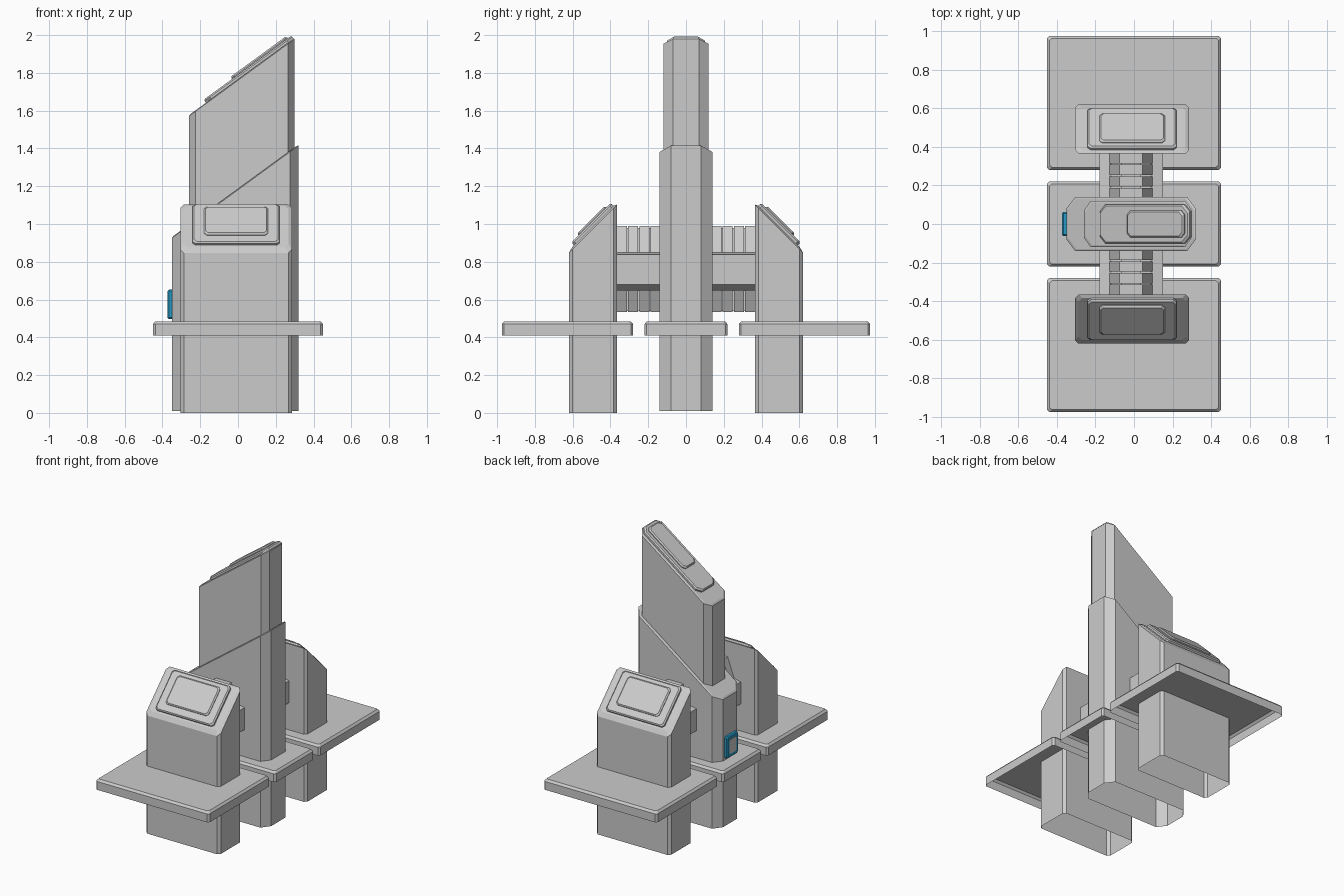
import bpy, bmesh, math
from mathutils import Matrix, Vector

if "Cube" in bpy.data.objects:
    bpy.data.objects.remove(bpy.data.objects["Cube"])


def material(name, rgb):
    m = bpy.data.materials.new(name)
    m.diffuse_color = (*rgb, 1)
    m.use_nodes = True
    m.node_tree.nodes["Principled BSDF"].inputs["Base Color"].default_value = m.diffuse_color
    return m


GREY = material("hull_grey", (0.6, 0.6, 0.6))
BLUE = material("trim_blue", (0.02, 0.33, 0.58))


def outline(x0, x1, y0, y1, cx, cy, inset=0.0):
    """Rectangle with cut corners, counter-clockwise."""
    x0, x1, y0, y1 = x0 + inset, x1 - inset, y0 + inset, y1 - inset
    return [(x0 + cx, y0), (x1 - cx, y0), (x1, y0 + cy), (x1, y1 - cy),
            (x1 - cx, y1), (x0 + cx, y1), (x0, y1 - cy), (x0, y0 + cy)]


def loft(name, rings, mat=GREY, matrix=None, cap_start=False):
    """Skin a stack of equal rings and cap the last one."""
    bm = bmesh.new()
    loops = [[bm.verts.new(p) for p in ring] for ring in rings]
    n = len(loops[0])
    for a, b in zip(loops, loops[1:]):
        for i in range(n):
            j = (i + 1) % n
            bm.faces.new((a[i], a[j], b[j], b[i]))
    bm.faces.new(loops[-1])
    if cap_start:
        bm.faces.new(loops[0][::-1])
        bmesh.ops.recalc_face_normals(bm, faces=bm.faces)
    if matrix:
        bm.transform(matrix)
    mesh = bpy.data.meshes.new(name)
    bm.to_mesh(mesh)
    bm.free()
    mesh.materials.append(mat)
    ob = bpy.data.objects.new(name, mesh)
    bpy.context.collection.objects.link(ob)
    return ob


def tower(name, box, z0, roof, bevel):
    """Hollow tower, open below, with a bevelled slanted roof."""
    outer, inner = outline(*box), outline(*box, inset=bevel)
    return loft(name, [
        [(x, y, z0) for x, y in outer],
        [(x, y, roof(x, y) - bevel * 0.7) for x, y in outer],
        [(x, y, roof(x, y)) for x, y in inner]])


def panel(name, center, u, v, lu, lv, c, t, bevel=0.008, mat=GREY):
    """Bevelled plate lying on a surface spanned by u and v."""
    u, v = Vector(u).normalized(), Vector(v).normalized()
    m = Matrix((u, v, u.cross(v))).transposed().to_4x4()
    m.translation = center
    box = (-lu / 2, lu / 2, -lv / 2, lv / 2, c, c)
    outer, inner = outline(*box), outline(*box, inset=bevel)
    return loft(name, [[(x, y, -0.01) for x, y in outer],
                       [(x, y, t - bevel) for x, y in outer],
                       [(x, y, t) for x, y in inner]], mat, m)


# Base platforms, hollow underneath
for name, y0, y1 in (("front_platform", -0.975, -0.28),
                     ("middle_platform", -0.22, 0.22),
                     ("back_platform", 0.28, 0.975)):
    box = (-0.45, 0.45, y0, y1, 0.012, 0.012)
    loft(name, [[(x, y, 0.41) for x, y in outline(*box)],
                [(x, y, 0.47) for x, y in outline(*box)],
                [(x, y, 0.485) for x, y in outline(*box, inset=0.013)]])

# Side towers with stepped roof panels
for side, s in (("front", -1), ("back", 1)):
    ya, yb = sorted((s * 0.365, s * 0.62))
    tower(side + "_tower", (-0.305, 0.285, ya, yb, 0.018, 0.018), 0.0,
          lambda x, y: 0.86 + 0.62 - abs(y), 0.018)
    u, v = (-s, 0, 0), (0, -s, 1)
    panel(side + "_roof_panel", (-0.01, s * 0.488, 0.992), u, v,
          0.46, 0.295, 0.015, 0.02)
    panel(side + "_roof_inset", (-0.01, s * 0.48, 1.0), u, v,
          0.34, 0.21, 0.015, 0.032)

# Central tower, two stages with parallel slanted roofs
SLOPE = 0.73
tower("lower_spire", (-0.35, 0.32, -0.14, 0.14, 0.045, 0.06), 0.01,
      lambda x, y: 1.42 + (x - 0.32) * SLOPE, 0.008)


def spire_roof(x, y=0):
    return 1.985 + (x - 0.30) * SLOPE


tower("upper_spire", (-0.26, 0.30, -0.12, 0.12, 0.035, 0.05), 0.8,
      spire_roof, 0.008)
for name, x0, x1, w, c, t in (("spire_roof_panel", -0.17, 0.295, 0.2, 0.035, 0.02),
                              ("spire_roof_inset", -0.02, 0.275, 0.14, 0.02, 0.034)):
    xc = (x0 + x1) / 2
    panel(name, (xc, 0, spire_roof(xc)), (1, 0, SLOPE), (0, 1, 0),
          (x1 - x0) * math.hypot(1, SLOPE), w, c, t)

# Entrance: blue frame with a grey door plate
panel("door_frame", (-0.35, 0, 0.575), (0, -1, 0), (0, 0, 1),
      0.125, 0.155, 0.008, 0.022, 0.006, BLUE)
panel("door", (-0.372, 0, 0.575), (0, -1, 0), (0, 0, 1),
      0.078, 0.105, 0.004, 0.002, 0.001)


# Bridges between the towers
def beam(name, profile, y0, y1):
    return loft(name, [[(x - 0.015, y, z) for x, z in profile] for y in (y0, y1)],
                cap_start=True)


def trapezoid(w0, z0, w1, z1):
    return [(-w0, z0), (w0, z0), (w1, z1), (-w1, z1)]


MID = [(-0.115, 0.645), (0.115, 0.645), (0.165, 0.68), (0.165, 0.838),
       (0.115, 0.848), (-0.115, 0.848), (-0.165, 0.838), (-0.165, 0.68)]
for side, s in (("front", -1), ("back", 1)):
    ya, yb = sorted((s * 0.13, s * 0.37))
    beam(side + "_bridge", MID, ya, yb)
    beam(side + "_bridge_core", trapezoid(0.05, 0.54, 0.05, 0.98), ya, yb)
    for i in range(4):
        a, b = sorted((s * (0.133 + i * 0.06), s * (0.187 + i * 0.06)))
        beam(f"{side}_upper_rib_{i}", trapezoid(0.115, 0.84, 0.06, 0.99), a, b)
        beam(f"{side}_lower_rib_{i}", trapezoid(0.06, 0.535, 0.115, 0.65), a, b)
